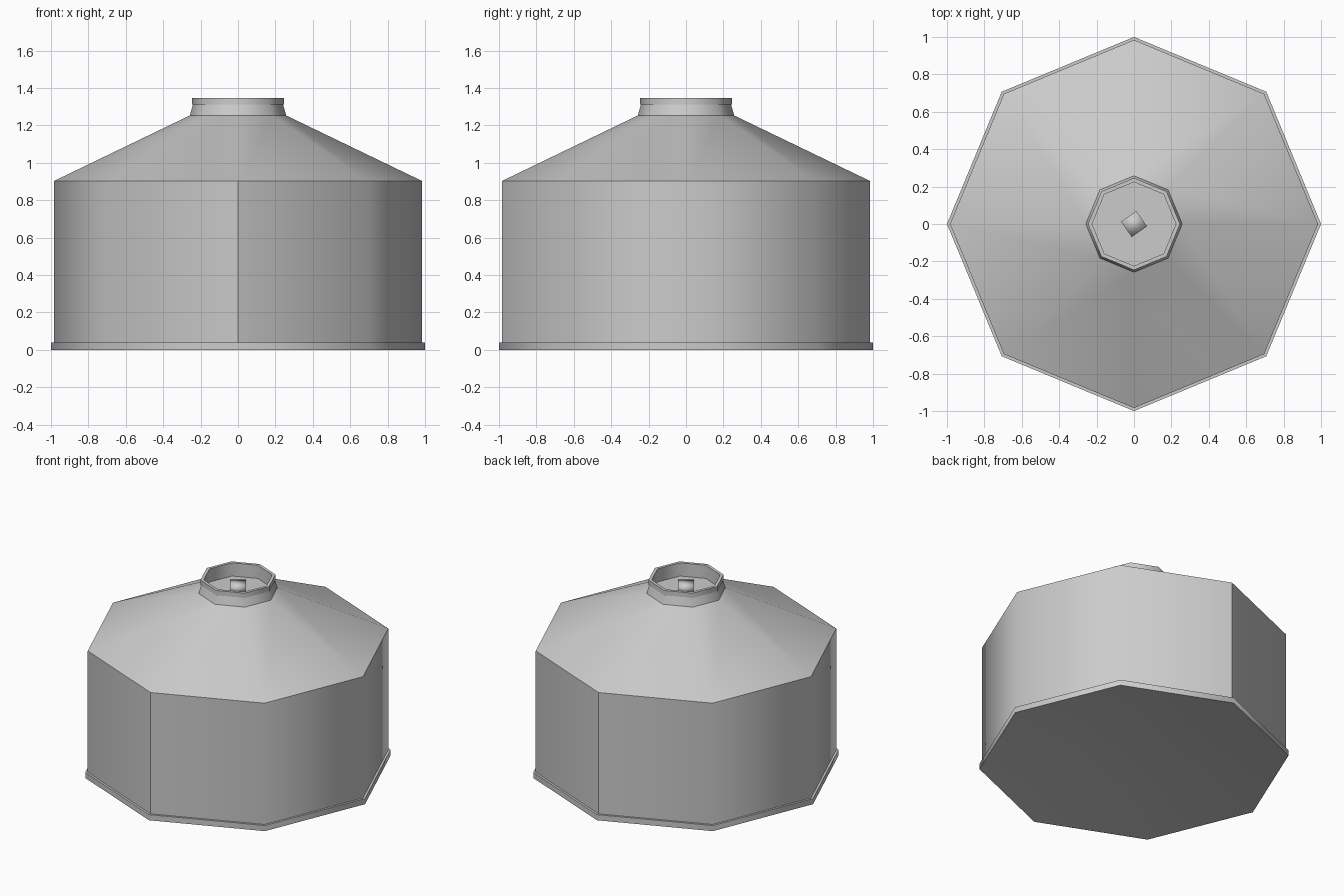
import bpy, bmesh, math

if "Cube" in bpy.data.objects:
    bpy.data.objects.remove(bpy.data.objects["Cube"])

SIDES = 8


def finish(bm, name, seams=False, angle=46):
    bmesh.ops.recalc_face_normals(bm, faces=bm.faces)
    mesh = bpy.data.meshes.new(name)
    bm.to_mesh(mesh)
    bm.free()
    ob = bpy.data.objects.new(name, mesh)
    bpy.context.collection.objects.link(ob)
    bpy.ops.object.select_all(action='DESELECT')
    ob.select_set(True)
    bpy.context.view_layer.objects.active = ob
    bpy.ops.object.shade_smooth_by_angle(angle=math.radians(angle))
    if seams:  # cloth seams at the front and back corners
        for e in mesh.edges:
            a, b = (mesh.vertices[i].co for i in e.vertices)
            if abs(a.x) < 1e-4 and abs(b.x) < 1e-4 and abs(a.z - b.z) > 0.1:
                e.use_edge_sharp = True
    return ob


def lathe(name, profile, caps=(False, False), seams=False):
    """Eight-sided revolve of (radius, z) points."""
    bm = bmesh.new()
    rings = []
    for r, z in profile:
        rings.append([bm.verts.new((r * math.cos(k * math.tau / SIDES),
                                    r * math.sin(k * math.tau / SIDES), z))
                      for k in range(SIDES)])
    for lo, hi in zip(rings, rings[1:]):
        for k in range(SIDES):
            n = (k + 1) % SIDES
            bm.faces.new((lo[k], lo[n], hi[n], hi[k]))
    for ring, cap in ((rings[0], caps[0]), (rings[-1], caps[1])):
        if cap:
            bm.faces.new(ring)
    return finish(bm, name, seams)


# Ground plinth with a shallow dished underside
lathe("base", [(0.5, 0.06), (1.0, 0), (1.0, 0.04), (0.984, 0.04)],
      caps=(True, False))
# Tent wall
lathe("wall", [(0.984, 0.04), (0.984, 0.903)], seams=True)
# Sloping roof with flat top under the vent
lathe("roof", [(0.984, 0.903), (0.258, 1.253)])
lathe("vent_floor", [(0.258, 1.253), (0.22, 1.253)], caps=(False, True))
# Vent collar and its rim
lathe("vent_collar", [(0.258, 1.253), (0.243, 1.305), (0.241, 1.313),
                      (0.246, 1.313), (0.246, 1.347), (0.224, 1.347),
                      (0.224, 1.253)])

# Small softly shaded block in the vent opening
bm = bmesh.new()
bmesh.ops.create_cube(bm, size=1.0)
for v in bm.verts:
    v.co = (v.co.x * 0.10, v.co.y * 0.10, v.co.z * 0.055)
block = finish(bm, "vent_block", angle=100)
block.location = (0, 0, 1.2805)
block.rotation_euler = (0, 0, math.radians(35))
